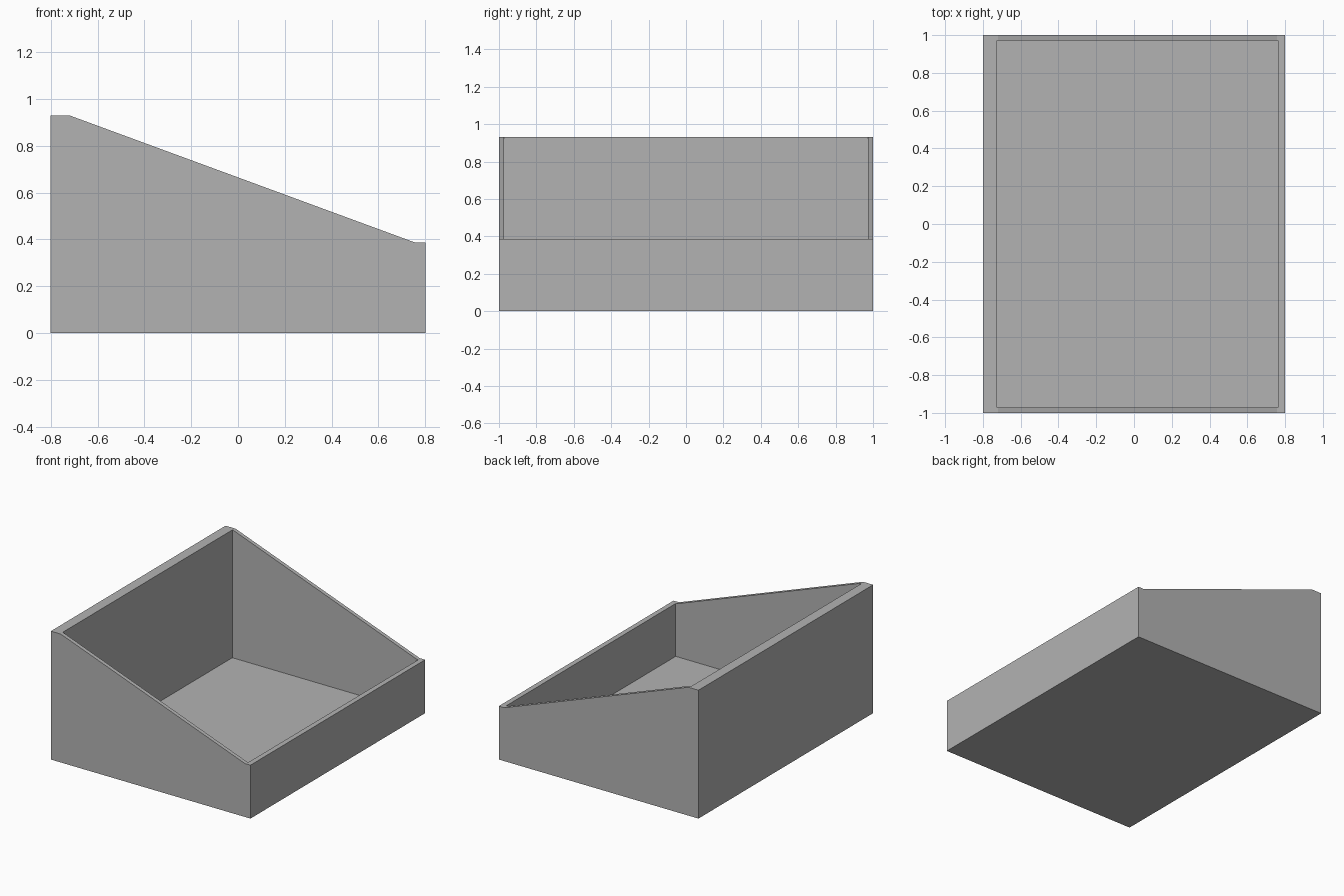
import bpy
import bmesh

if "Cube" in bpy.data.objects:
    bpy.data.objects.remove(bpy.data.objects["Cube"])

grey = bpy.data.materials.new("mid grey")
grey.use_nodes = True
colour = (0.45, 0.45, 0.45, 1)
grey.diffuse_color = colour
grey.node_tree.nodes["Principled BSDF"].inputs["Base Color"].default_value = colour


def prism(name, profile, half_depth):
    """Extrude an x-z profile along y, centred on y = 0."""
    bm = bmesh.new()
    face = bm.faces.new([bm.verts.new((x, -half_depth, z)) for x, z in profile])
    new = bmesh.ops.extrude_face_region(bm, geom=[face])["geom"]
    verts = [v for v in new if isinstance(v, bmesh.types.BMVert)]
    bmesh.ops.translate(bm, verts=verts, vec=(0, 2 * half_depth, 0))
    bmesh.ops.recalc_face_normals(bm, faces=bm.faces)
    mesh = bpy.data.meshes.new(name)
    bm.to_mesh(mesh)
    bm.free()
    mesh.materials.append(grey)
    obj = bpy.data.objects.new(name, mesh)
    bpy.context.collection.objects.link(obj)
    return obj


# Solid wedge body with a short flat rim at the tall and low ends
tray = prism("sloped_tray", [(-0.8, 0), (0.8, 0), (0.8, 0.387), (0.756, 0.387),
                             (-0.72, 0.93), (-0.8, 0.93)], 1.0)

# Hollow the body out, leaving a very thin floor
floor = 0.004
hollow = prism("hollow_cutter", [(-0.726, floor), (0.763, floor),
                                 (0.763, 1.2), (-0.726, 1.2)], 0.972)
hollow.hide_render = True
cut = tray.modifiers.new("hollow", "BOOLEAN")
cut.operation = "DIFFERENCE"
cut.solver = "EXACT"
cut.object = hollow

# Apply the cut and discard the cutter
bpy.context.view_layer.objects.active = tray
bpy.ops.object.modifier_apply(modifier=cut.name)
bpy.data.objects.remove(hollow)
